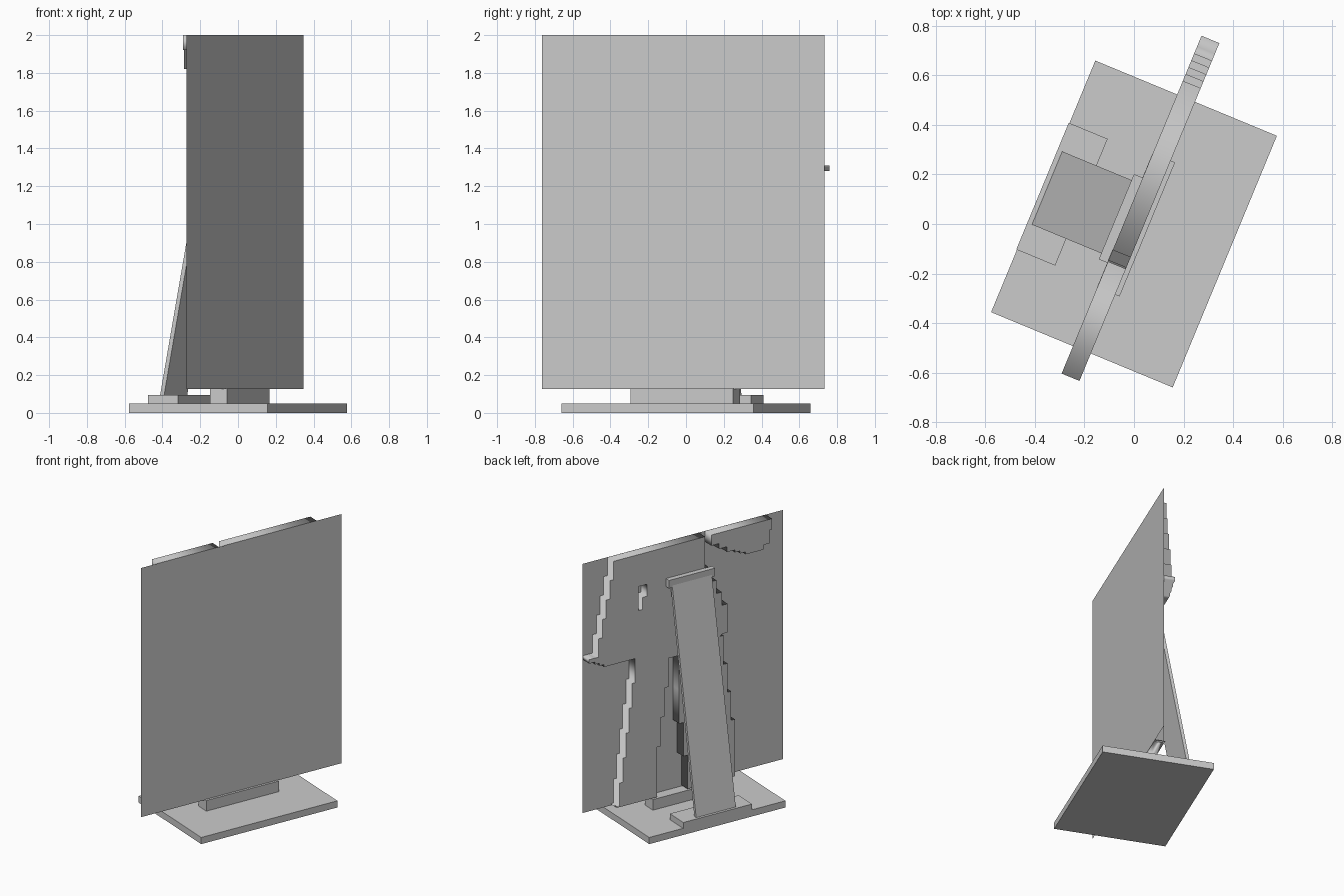
import bpy
import bmesh
from math import radians
from mathutils import Matrix

cube = bpy.data.objects.get("Cube")
if cube:
    bpy.data.objects.remove(cube, do_unlink=True)

# The whole stand is turned about the vertical axis
TURN = Matrix.Rotation(radians(-22.5), 4, 'Z')
# Maps a flat drawing (across, up) onto the upright board, thickness along depth
UPRIGHT = Matrix(((0, 0, 1, 0), (1, 0, 0, 0), (0, 1, 0, 0), (0, 0, 0, 1)))

grey = bpy.data.materials.new("plain_grey")
grey.use_nodes = True
grey.diffuse_color = (0.6, 0.6, 0.6, 1)
grey.node_tree.nodes["Principled BSDF"].inputs["Base Color"].default_value = (0.6, 0.6, 0.6, 1)


def finish(name, mesh, matrix=None):
    mesh.transform(TURN @ (matrix or Matrix()))
    mesh.materials.clear()
    mesh.materials.append(grey)
    ob = bpy.data.objects.new(name, mesh)
    bpy.context.collection.objects.link(ob)
    return ob


def prism(name, profile, half_width):
    """Depth/height profile stretched symmetrically across the stand."""
    bm = bmesh.new()
    face = bm.faces.new([bm.verts.new((x, -half_width, z)) for x, z in profile])
    new = bmesh.ops.extrude_face_region(bm, geom=[face])["geom"]
    moved = [v for v in new if isinstance(v, bmesh.types.BMVert)]
    bmesh.ops.translate(bm, verts=moved, vec=(0, 2 * half_width, 0))
    bmesh.ops.recalc_face_normals(bm, faces=bm.faces)
    mesh = bpy.data.meshes.new(name)
    bm.to_mesh(mesh)
    bm.free()
    return finish(name, mesh)


def box(name, x0, x1, half_width, z0, z1):
    return prism(name, [(x0, z0), (x1, z0), (x1, z1), (x0, z1)], half_width)


def stepped(corners):
    """Closed outline; each corner gives (across, up, number of steps to the next)."""
    points = []
    for (y0, z0, n), (y1, z1, _) in zip(corners, corners[1:] + corners[:1]):
        points.append((y0, z0))
        for i in range(n):
            a, b = i / n, (i + 1) / n
            z = z0 + (z1 - z0) * b
            points.append((y0 + (y1 - y0) * a, z))
            if i < n - 1:
                points.append((y0 + (y1 - y0) * b, z))
    return points


def cutout(name, outlines, half_depth):
    """Flat shapes, with holes, extruded to an upright plate."""
    curve = bpy.data.curves.new(name + "_drawing", 'CURVE')
    curve.dimensions = '2D'
    curve.fill_mode = 'BOTH'
    curve.extrude = half_depth
    for outline in outlines:
        spline = curve.splines.new('POLY')
        spline.points.add(len(outline) - 1)
        for p, (y, z) in zip(spline.points, outline):
            p.co = (y, z, 0, 1)
        spline.use_cyclic_u = True
    temp = bpy.data.objects.new(name + "_drawing", curve)
    bpy.context.collection.objects.link(temp)
    bpy.context.view_layer.update()
    mesh = bpy.data.meshes.new_from_object(temp.evaluated_get(bpy.context.evaluated_depsgraph_get()))
    bpy.data.objects.remove(temp, do_unlink=True)
    return finish(name, mesh, UPRIGHT)


# Base, front ledge and rear foot block
box("base", -0.397, 0.397, 0.55, 0, 0.05)
box("board_ledge", -0.04, 0.058, 0.293, 0.05, 0.13)
box("rear_foot_block", -0.4, -0.23, 0.277, 0.05, 0.095)

# Leaning rear strut with its top bracket
prism("rear_strut", [(-0.38, 0.095), (-0.357, 0.095), (-0.054, 1.72), (-0.077, 1.72)], 0.16)
box("strut_bracket", -0.077, -0.039, 0.186, 1.705, 1.765)

# Paper-thin front panel
bm = bmesh.new()
bm.faces.new([bm.verts.new((0.04, y, z))
              for y, z in ((-0.81, 0.127), (0.81, 0.127), (0.81, 2), (-0.81, 2))])
panel = bpy.data.meshes.new("front_panel")
bm.to_mesh(panel)
bm.free()
finish("front_panel", panel)

# Stepped backing: body with an arm and two legs
body = stepped([
    (0.61, 2.0, 5), (0.76, 1.31, 0), (0.807, 1.31, 0), (0.807, 1.28, 0),
    (0.76, 1.28, 3), (0.65, 1.225, 0), (0.437, 1.225, 6), (0.585, 0.14, 0),
    (0.26, 0.14, 0), (0.26, 0.3, 4), (0.137, 1.16, 0), (0.08, 1.16, 0),
    (0.08, 0.9, 3), (-0.02, 0.14, 0), (-0.37, 0.14, 0), (-0.37, 0.35, 4),
    (-0.25, 1.22, 0), (-0.27, 1.235, 0), (-0.31, 1.235, 0), (-0.31, 1.35, 4),
    (-0.13, 1.75, 0), (-0.13, 2.0, 0)])
# Small opening in the body
slot = [(0.41, 1.58), (0.375, 1.58), (0.375, 1.67), (0.34, 1.67), (0.34, 1.76), (0.41, 1.76)]
cutout("backing_body", [body, slot], 0.039)

# Separate backing piece hanging from the top edge
corner = stepped([
    (-0.18, 2.0, 0), (-0.18, 1.96, 3), (-0.37, 1.84, 3), (-0.5, 1.785, 0),
    (-0.6, 1.785, 0), (-0.6, 1.82, 0), (-0.65, 1.82, 0), (-0.65, 1.92, 0),
    (-0.67, 1.92, 0), (-0.67, 2.0, 0)])
cutout("backing_corner", [corner], 0.039)
